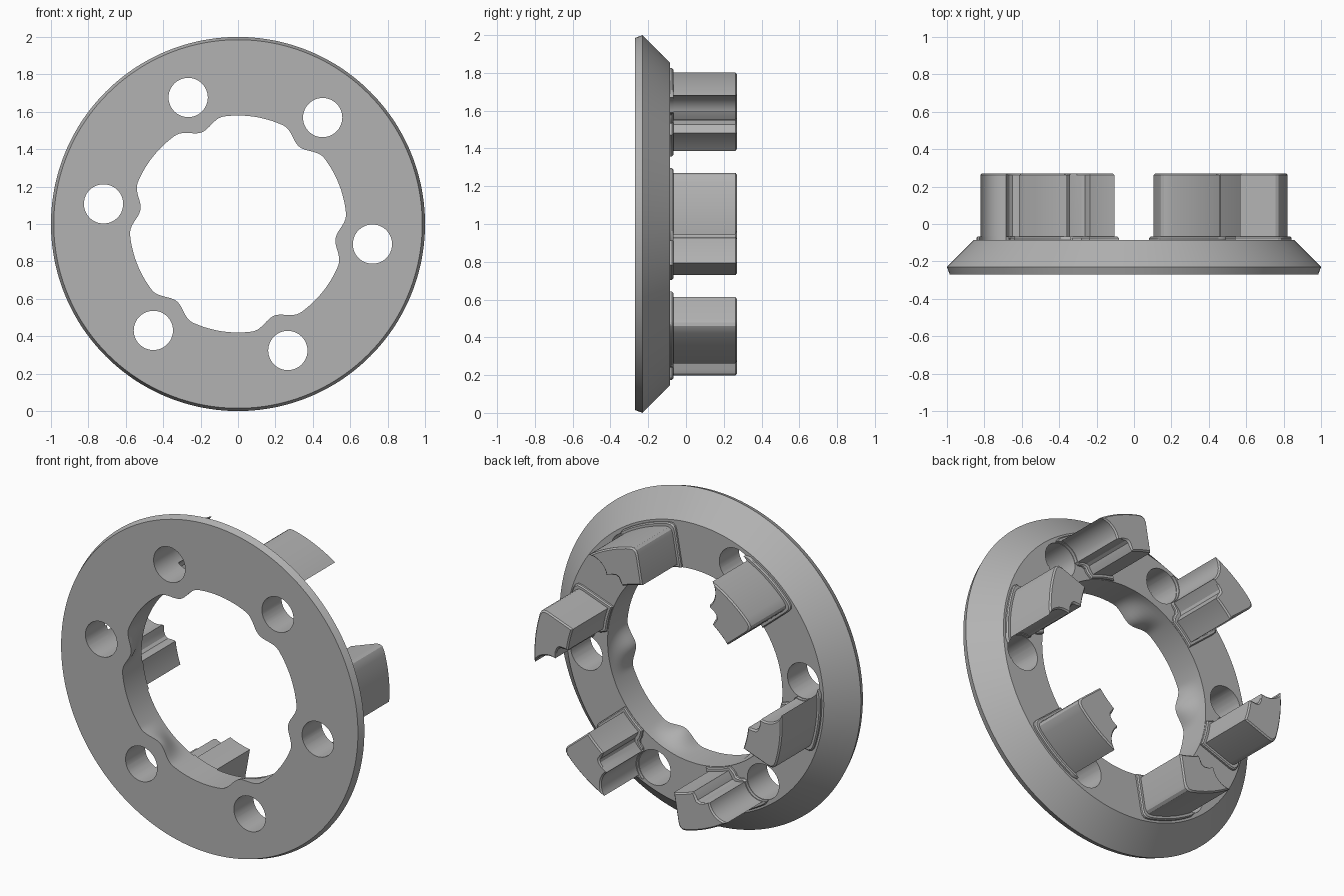
import bpy
import bmesh
from math import sin, cos, pi, radians, degrees, atan2, hypot

cube = bpy.data.objects.get("Cube")
if cube:
    bpy.data.objects.remove(cube)

grey = bpy.data.materials.new("plain grey")
grey.use_nodes = True
tone = (0.45, 0.45, 0.45, 1)
grey.diffuse_color = tone
grey.node_tree.nodes["Principled BSDF"].inputs["Base Color"].default_value = tone

HOLE_ANGLE = radians(51.5)      # first screw hole, repeated every sixth of a turn
HOLE_DIST = 0.727
HOLE_R = 0.105
STEP = pi / 3
BACK = -0.085


def polar(r, a):
    return r * cos(a), r * sin(a)


def loft(name, layers, cap):
    """Join equal-length loops of 3D points; cap the ends or close the tube."""
    bm = bmesh.new()
    loops = [[bm.verts.new(p) for p in layer] for layer in layers]
    n = len(loops[0])
    pairs = list(zip(loops, loops[1:]))
    if cap:
        bm.faces.new(loops[0])
        bm.faces.new(loops[-1])
    else:
        pairs.append((loops[-1], loops[0]))
    for a, b in pairs:
        for i in range(n):
            j = (i + 1) % n
            bm.faces.new((a[i], a[j], b[j], b[i]))
    bmesh.ops.recalc_face_normals(bm, faces=bm.faces)
    mesh = bpy.data.meshes.new(name)
    bm.to_mesh(mesh)
    bm.free()
    mesh.materials.append(grey)
    obj = bpy.data.objects.new(name, mesh)
    bpy.context.collection.objects.link(obj)
    return obj


def smooth(obj):
    bpy.ops.object.select_all(action='DESELECT')
    obj.select_set(True)
    bpy.context.view_layer.objects.active = obj
    bpy.ops.object.shade_smooth_by_angle(angle=radians(30))


# Ring: turned section whose bore swells inward beside each hole
def bore_radius(a, amount):
    off = (a - HOLE_ANGLE + STEP / 2) % STEP - STEP / 2
    width = radians(14)
    swell = cos(off / width * pi / 2) ** 2 if abs(off) < width else 0
    return 0.58 - 0.053 * swell * amount


def ring_loop(radius, y):
    pts = []
    for i in range(240):
        a = 2 * pi * i / 240
        x, z = polar(radius(a), a)
        pts.append((x, y, z + 1))
    return pts


layers = [ring_loop(lambda a, r=r: r, y)
          for r, y in ((0.985, -0.27), (1.0, -0.23), (0.855, BACK))]
for k in range(9):
    t = k / 8
    fade = t * t * (3 - 2 * t)
    layers.append(ring_loop(lambda a: bore_radius(a, fade), BACK + (-0.27 - BACK) * t))
ring = loft("ring", layers, False)

# Screw holes
for i in range(6):
    cx, cz = polar(HOLE_DIST, HOLE_ANGLE + i * STEP)
    cutter = loft("hole_cutter", [
        [(cx + HOLE_R * cos(pi * k / 24), y, cz + 1 + HOLE_R * sin(pi * k / 24))
         for k in range(48)] for y in (-0.4, 0.1)], True)
    cut = ring.modifiers.new("hole", 'BOOLEAN')
    cut.operation = 'DIFFERENCE'
    cut.solver = 'EXACT'
    cut.object = cutter
    bpy.context.view_layer.objects.active = ring
    bpy.ops.object.modifier_apply(modifier=cut.name)
    bpy.data.objects.remove(cutter)
smooth(ring)


# Prongs: curved posts scooped out around the neighbouring hole
def prong_section(grow):
    outer, inner = 0.822 + grow, 0.602 - grow
    cx, cz = polar(HOLE_DIST, HOLE_ANGLE)
    scoop = 0.112 - min(grow, 0.004)
    # where the scoop meets the outer arc
    start = radians(70)
    while hypot(cx + scoop * cos(start), cz + scoop * sin(start)) > outer:
        start += 0.01
    pts = []
    for k in range(13):
        a = start + (radians(168) - start) * k / 12
        pts.append((cx + scoop * cos(a), cz + scoop * sin(a)))
    # ridge and small inner groove
    pts += [(0.31 + grow, 0.602 - grow), (0.28 + grow, 0.606 - grow),
            (0.262 + grow, 0.598 - grow), (0.252 + grow, 0.578 - grow)]
    end = radians(80)

    def side(r):
        return end + grow / r
    first = radians(67) - grow
    for k in range(7):
        pts.append(polar(inner, first + (side(inner) - first) * k / 6))
    # rounded outer corner, then the outer arc back to the scoop
    pts += [polar(outer - 0.04, side(outer)), polar(outer - 0.018, side(outer) - 0.006),
            polar(outer - 0.005, side(outer) - 0.022)]
    last = atan2(pts[0][1], pts[0][0])
    top = side(outer) - 0.05
    for k in range(12):
        pts.append(polar(outer, top + (last - top) * k / 12))
    return pts


def turned(pts, a, y):
    return [(x * cos(a) - z * sin(a), y, x * sin(a) + z * cos(a) + 1) for x, z in pts]


# Each prong stands on a thin raised foot and has a softened tip
steps = [(0.02, BACK - 0.01), (0.02, -0.074), (0.014, -0.067), (0, -0.067),
         (0, 0.262), (-0.008, 0.27)]
for i in range(6):
    prong = loft("prong_%d" % (i + 1),
                 [turned(prong_section(g), i * STEP, y) for g, y in steps], True)
    smooth(prong)
